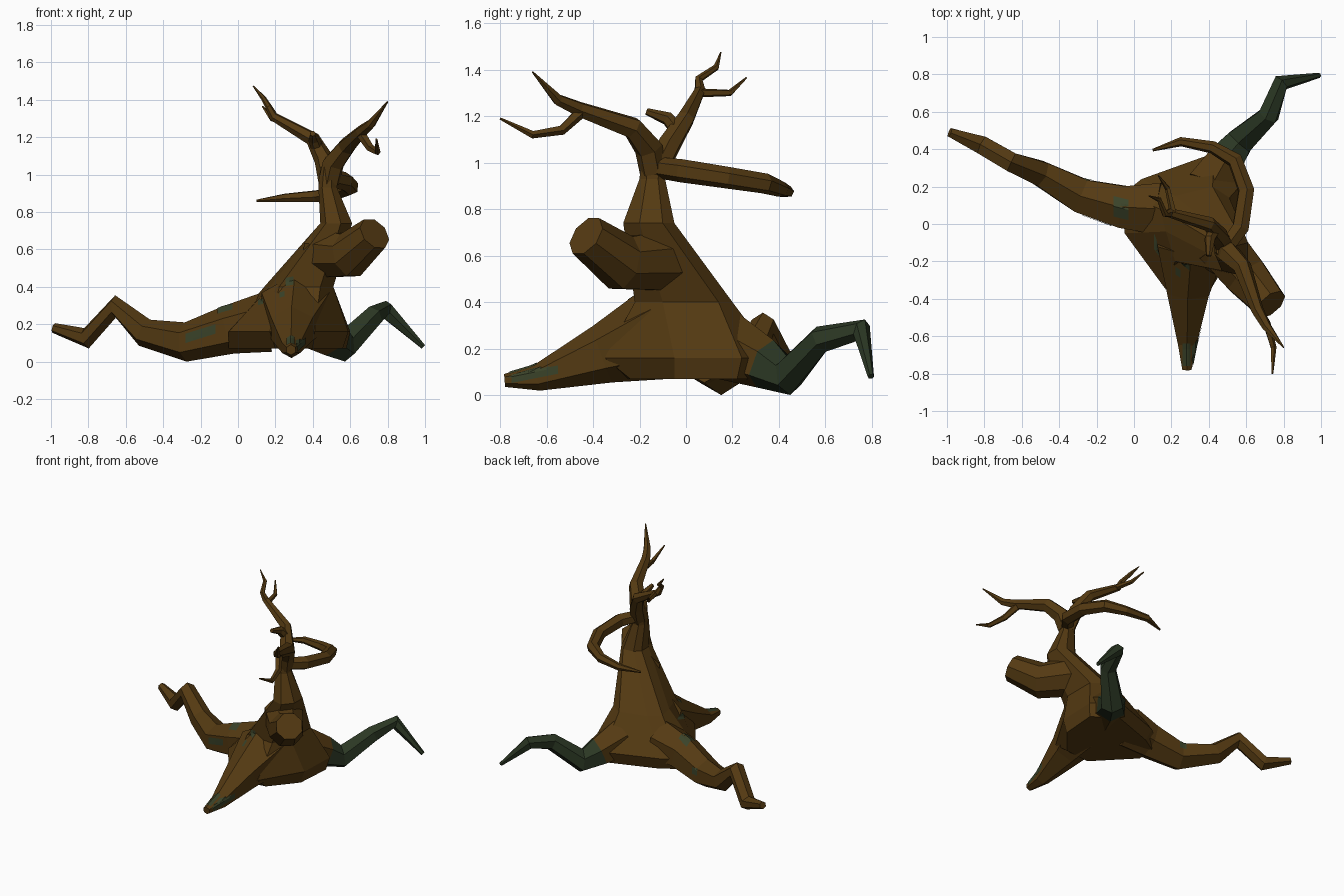
import bpy, bmesh, math
from mathutils import Vector
from mathutils.bvhtree import BVHTree

if "Cube" in bpy.data.objects:
    bpy.data.objects.remove(bpy.data.objects["Cube"])


def material(name, rgb):
    m = bpy.data.materials.new(name)
    m.diffuse_color = (*rgb, 1)
    m.use_nodes = True
    m.node_tree.nodes["Principled BSDF"].inputs["Base Color"].default_value = m.diffuse_color
    return m


BARK = material("brown bark", (0.089, 0.042, 0.006))
DARK = material("dark green bark", (0.025, 0.040, 0.018))
MOSS = material("moss", (0.042, 0.055, 0.022))
surfaces = []


def finish(name, bm, mats):
    bmesh.ops.recalc_face_normals(bm, faces=bm.faces)
    me = bpy.data.meshes.new(name)
    for m in mats:
        me.materials.append(m)
    bm.to_mesh(me)
    surfaces.append(BVHTree.FromBMesh(bm))
    bm.free()
    ob = bpy.data.objects.new(name, me)
    bpy.context.collection.objects.link(ob)
    return ob


def loft(name, rings, mats=(BARK,), dark_from=None):
    """Skin a list of equal rings, capped at both ends."""
    bm = bmesh.new()
    vs = [[bm.verts.new(p) for p in r] for r in rings]
    n = len(vs[0])
    for k in range(len(vs) - 1):
        for i in range(n):
            j = (i + 1) % n
            f = bm.faces.new((vs[k][i], vs[k][j], vs[k + 1][j], vs[k + 1][i]))
            f.material_index = int(dark_from is not None and k >= dark_from)
    bm.faces.new(vs[0][::-1])
    end = bm.faces.new(vs[-1])
    end.material_index = int(dark_from is not None)
    return finish(name, bm, mats)


def limb(name, path, sides=6, **kw):
    """Tapered tube along (x, y, z, radius) points."""
    pts = [Vector(p[:3]) for p in path]
    rings, side = [], None
    for i, p in enumerate(pts):
        a = (p - pts[i - 1]).normalized() if i else Vector()
        b = (pts[i + 1] - p).normalized() if i < len(pts) - 1 else Vector()
        t = (a + b).normalized()
        if side is None:
            side = t.cross(Vector((0, 0, 1)))
            if side.length < 0.1:
                side = Vector((1, 0, 0))
        side = (side - t * side.dot(t)).normalized()
        up = side.cross(t)
        r = path[i][3]
        rings.append([p + r * (math.cos(w) * side + math.sin(w) * up)
                      for w in (2 * math.pi * (k + 0.5) / sides for k in range(sides))])
    return loft(name, rings, **kw)


# Flared, leaning trunk
levels = [
    (0.07, [(-.05, .0), (.2, -.26), (.4, -.24), (.56, -.05), (.58, .22), (.42, .34), (.08, .22), (-.05, .14)]),
    (0.16, [(-.05, -.05), (.17, -.35), (.41, -.35), (.59, -.05), (.6, .24), (.43, .38), (.04, .24), (-.06, .16)]),
    (0.40, [(.17, -.04), (.22, -.2), (.44, -.22), (.51, -.1), (.51, .14), (.42, .2), (.22, .15), (.14, .08)]),
    (0.74, [(.44, -.18), (.47, -.25), (.55, -.27), (.61, -.2), (.61, -.1), (.56, -.05), (.48, -.06), (.44, -.1)]),
    (0.93, [(.43, -.16), (.45, -.2), (.5, -.2), (.53, -.17), (.53, -.12), (.51, -.09), (.46, -.09), (.43, -.12)]),
    (1.04, [(.44, -.15), (.46, -.19), (.5, -.19), (.53, -.16), (.53, -.11), (.5, -.07), (.46, -.07), (.44, -.1)]),
]
loft("trunk", [[(x, y, z) for x, y in ring] for z, ring in levels])

# Roots
limb("left_root", [(.15, .08, .21, .16), (-.05, .09, .17, .13), (-.28, .15, .105, .105), (-.5, .27, .155, .077),
                   (-.655, .33, .295, .06), (-.81, .42, .125, .056), (-.985, .49, .18, .027)])
limb("front_root", [(.31, -.1, .27, .21), (.29, -.36, .175, .128), (.285, -.64, .075, .057),
                    (.283, -.78, .063, .028)])
limb("back_root", [(.4, .18, .21, .15), (.49, .34, .135, .11), (.565, .44, .085, .085), (.72, .58, .24, .06),
                   (.785, .755, .28, .048), (.99, .795, .08, .014)], mats=(BARK, DARK), dark_from=1)

# Cut branch stump
limb("cut_branch", [(.45, -.1, .58, .14), (.6, -.28, .57, .125), (.73, -.43, .685, .095)], sides=8)

# Forward branch and twig
limb("forward_branch", [(.485, -.14, .96, .06), (.51, -.16, 1.06, .062), (.58, -.23, 1.15, .05),
                        (.66, -.46, 1.23, .034), (.71, -.55, 1.27, .026), (.8, -.66, 1.39, .004)])
limb("forward_twig", [(.65, -.44, 1.23, .028), (.71, -.535, 1.14, .022), (.745, -.66, 1.12, .017),
                      (.74, -.8, 1.19, .005)], sides=5)

# Upper branch and twigs
limb("upper_branch", [(.485, -.13, .96, .055), (.46, -.07, 1.08, .052), (.4, .0, 1.19, .04),
                      (.19, .06, 1.31, .025), (.165, .055, 1.36, .018), (.135, .13, 1.41, .014),
                      (.08, .15, 1.475, .003)])
limb("upper_twig", [(.21, .06, 1.3, .02), (.18, .19, 1.3, .015), (.13, .26, 1.365, .004)], sides=5)
limb("small_stub", [(.43, -.03, 1.13, .035), (.405, -.08, 1.19, .03), (.4, -.17, 1.22, .015)])

# Long branch sweeping round the back
limb("curved_branch", [(.49, -.13, .98, .045), (.57, -.02, .965, .05), (.6, .18, .935, .047), (.54, .34, .91, .044),
                       (.42, .41, .885, .034), (.25, .44, .875, .025), (.1, .395, .86, .007)])

# Moss patches draped onto the bark: origin, direction, half sizes along two axes
bark = list(surfaces)


def moss_patch(name, origin, direction, u, v, steps=4):
    d = Vector(direction)
    bm = bmesh.new()
    grid = {}
    for i in range(steps + 1):
        for j in range(steps + 1):
            o = Vector(origin) + Vector(u) * (2 * i / steps - 1) + Vector(v) * (2 * j / steps - 1)
            hits = [h for h in (t.ray_cast(o, d) for t in bark) if h[0] is not None]
            if hits:
                h = min(hits, key=lambda q: q[3])
                grid[i, j] = bm.verts.new(h[0] - d * 0.005)
    for i in range(steps):
        for j in range(steps):
            q = [(i, j), (i + 1, j), (i + 1, j + 1), (i, j + 1)]
            if all(k in grid for k in q):
                vs = [grid[k] for k in q]
                if max((a.co - b.co).length for a in vs for b in vs) < 0.12:
                    bm.faces.new(vs)
    finish(name, bm, (MOSS,))


moss_patch("moss_top", (-.07, .085, .8), (0, 0, -1), (.04, -.01, 0), (0, .055, 0))
moss_patch("moss_left_root", (-.2, -1, .15), (0, 1, 0), (.08, 0, .025), (0, 0, .025))
moss_patch("moss_front_root", (1, -.65, .09), (-1, 0, 0), (0, .1, .02), (0, 0, .018))
moss_patch("moss_front_tip", (.28, -.7, .8), (0, 0, -1), (.022, 0, 0), (0, .06, 0))
moss_patch("moss_back_spot", (-.24, 1, .14), (0, -1, 0), (.025, 0, 0), (0, 0, .025))
for k, (x, z, s) in enumerate([(.12, .32, .014), (.235, .36, .014), (.275, .43, .022), (.33, .1, .02)]):
    moss_patch(f"moss_spot_{k}", (x, -1, z), (0, 1, 0), (s, 0, .004), (0, 0, s), steps=2)
